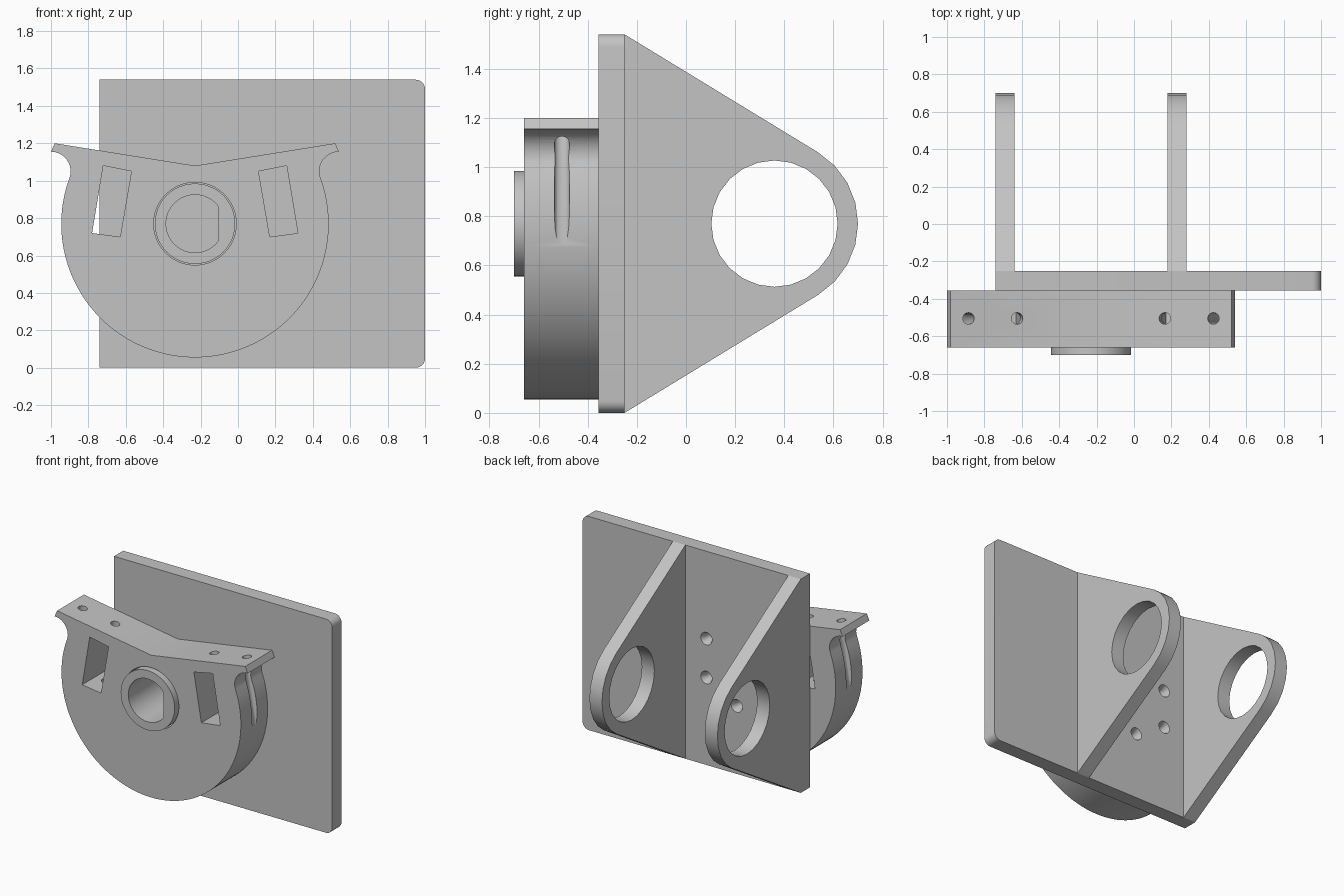
import bpy, bmesh
from math import cos, sin, radians, hypot
from mathutils import Vector

if "Cube" in bpy.data.objects:
    bpy.data.objects.remove(bpy.data.objects["Cube"])

CX, CZ = -0.23, 0.77            # axis of the drum
FRONT, JOINT, BACK = -0.66, -0.355, -0.25

grey = bpy.data.materials.new("grey")
grey.use_nodes = True
grey.diffuse_color = (0.55, 0.55, 0.55, 1)
grey.node_tree.nodes["Principled BSDF"].inputs["Base Color"].default_value = grey.diffuse_color


def arc(cx, cy, r, start, end, steps):
    angles = [radians(start + (end - start) * i / steps) for i in range(steps + 1)]
    return [(cx + r * cos(a), cy + r * sin(a)) for a in angles]


def prism(name, points, axis, lo, hi):
    """Extrude an outline along x (points are y, z) or y (points are x, z)."""
    place = (lambda p, d: (d, *p)) if axis == "x" else (lambda p, d: (p[0], d, p[1]))
    bm = bmesh.new()
    rings = [[bm.verts.new(place(p, d)) for p in points] for d in (lo, hi)]
    for ring in rings:
        bm.faces.new(ring)
    n = len(points)
    for i in range(n):
        j = (i + 1) % n
        bm.faces.new((rings[0][i], rings[0][j], rings[1][j], rings[1][i]))
    bmesh.ops.recalc_face_normals(bm, faces=bm.faces)
    mesh = bpy.data.meshes.new(name)
    bm.to_mesh(mesh)
    bm.free()
    mesh.materials.append(grey)
    ob = bpy.data.objects.new(name, mesh)
    bpy.context.collection.objects.link(ob)
    return ob


def rod(start, end, r1, r2=None, sides=24):
    """Round cutter between two points, optionally tapered."""
    a, b = Vector(start), Vector(end)
    bpy.ops.mesh.primitive_cone_add(
        vertices=sides, radius1=r1, radius2=r2 or r1, depth=(b - a).length,
        location=(a + b) / 2, rotation=(b - a).to_track_quat("Z", "Y").to_euler())
    ob = bpy.context.object
    ob.name = "hole_cutter"
    ob.data.materials.append(grey)
    return ob


def cut(target, cutter):
    cutter.hide_render = True
    mod = target.modifiers.new("cut", "BOOLEAN")
    mod.operation, mod.solver, mod.object = "DIFFERENCE", "EXACT", cutter
    bpy.context.view_layer.objects.active = target
    bpy.ops.object.modifier_apply(modifier=mod.name)
    bpy.data.objects.remove(cutter)


def mirrored(points):
    """Add the drum's axis to a right-hand outline and its mirror image."""
    return [[(CX + s * x, CZ + z) for x, z in points] for s in (1, -1)]


# Mounting plate, rounded on its left-hand corners
plate = prism("mounting_plate",
              [(-0.74, 0)] + arc(0.95, 0.05, 0.05, -90, 0, 6)
              + arc(0.95, 1.49, 0.05, 0, 90, 6) + [(-0.74, 1.54)],
              "y", JOINT, BACK)

# Two tapered side brackets with round eyes
brackets = []
outline = [(BACK, 0)] + arc(0.36, CZ, 0.34, -58.5, 58.5, 8) + [(BACK, 1.54)]
for name, x in (("right_bracket", -0.74), ("left_bracket", 0.18)):
    bracket = prism(name, outline, "x", x, x + 0.1)
    cut(bracket, rod((x - 0.1, 0.36, CZ), (x + 0.2, 0.36, CZ), 0.257))
    brackets.append(bracket)

# Drum with a shallow V top and flared lips
half = [(0.75, 0.43)] + arc(0.77, 0.28, 0.105, 90, 200, 12) + arc(0, 0, 0.715, 20, -90, 32)[1:]
right, left = mirrored(half)
drum = prism("drum", [(CX, CZ + 0.31)] + right + left[-2::-1], "y", FRONT, JOINT)
cut(drum, rod((CX, -0.8, CZ), (CX, -0.3, CZ), 0.221, sides=48))

# Slanted windows through the drum
for window in mirrored([(0.34, 0.28), (0.49, 0.31), (0.55, -0.05), (0.40, -0.07)]):
    cut(drum, prism("window_cutter", window, "y", -0.8, -0.3))

# Slanted rod holes from the top; the outer pair breaks out through the sides
for side in (-1, 1):
    for x, z in ((0.395, 0.37), (0.655, 0.41)):
        top = (CX + side * (x - 0.02), -0.505, CZ + z + 0.12)
        bottom = (CX + side * (x + 0.1), -0.505, CZ + z - 0.58)
        cut(drum, rod(top, bottom, 0.031))

# Countersunk screw holes through the plate into the drum
for angle in (-90, -30, 30, 150, 210):
    x, z = arc(CX, CZ, 0.28, angle, angle, 1)[0]
    cut(plate, rod((x, -0.5, z), (x, -0.2, z), 0.027))
    cut(plate, rod((x, -0.29, z), (x, BACK + 0.01, z), 0.027, 0.05))
    cut(drum, rod((x, -0.5, z), (x, -0.2, z), 0.027))

# Hub sleeve with a D-shaped bore
hub = prism("hub_sleeve", arc(CX, CZ, 0.215, 0, 352.5, 47), "y", -0.70, JOINT)
cut(hub, prism("bore_cutter", arc(CX, CZ, 0.155, 36, 324, 32), "y", -0.8, -0.3))

# Smooth curved walls, keep edges crisp
for ob in [plate, drum, hub] + brackets:
    bpy.ops.object.select_all(action="DESELECT")
    ob.select_set(True)
    bpy.context.view_layer.objects.active = ob
    bpy.ops.object.shade_smooth_by_angle(angle=radians(30))
